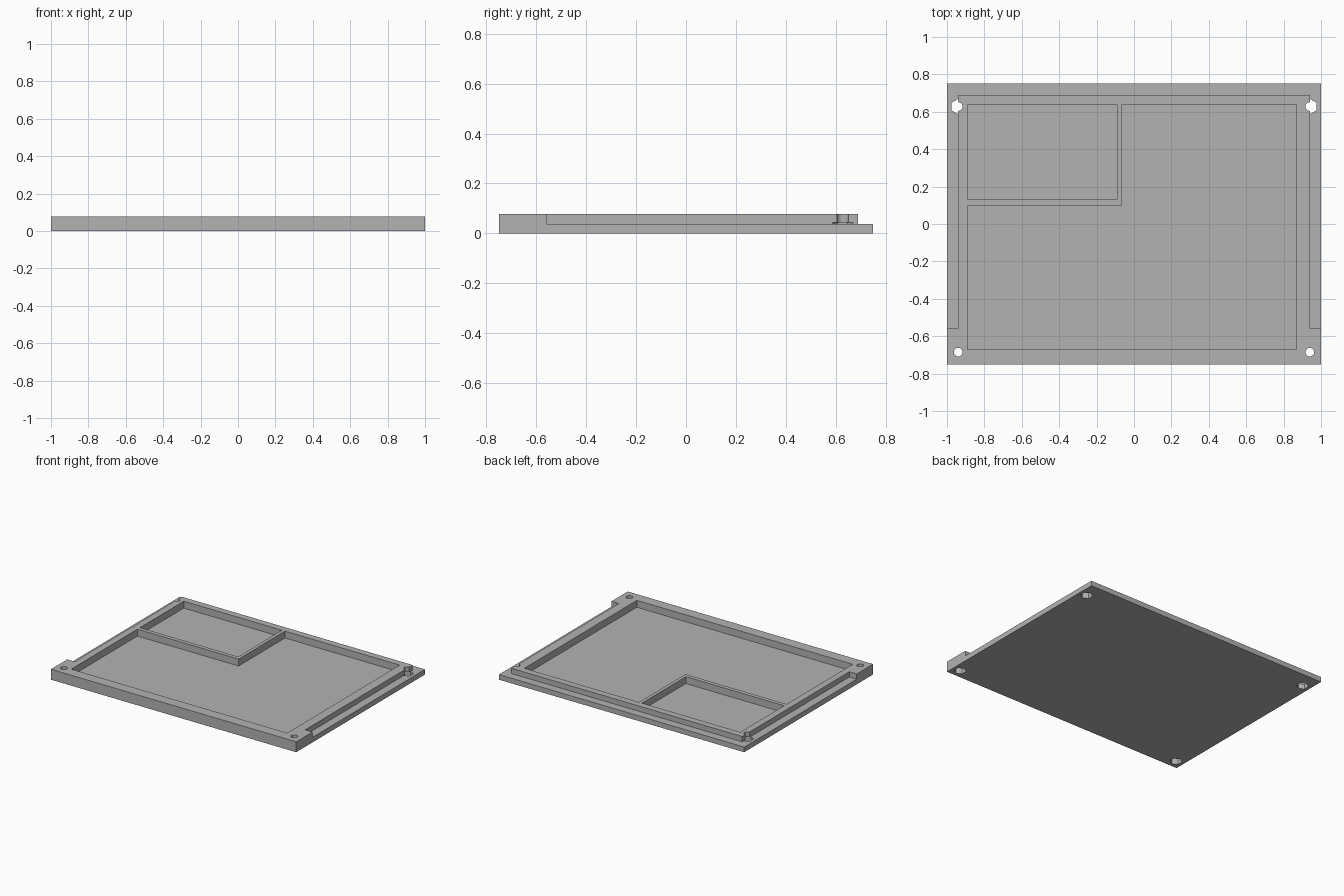
import bpy, bmesh, math

cube = bpy.data.objects.get("Cube")
if cube:
    bpy.data.objects.remove(cube, do_unlink=True)

TOP, STEP, FLOOR = 0.077, 0.038, 0.026
HEX_TOP = 0.043

grey = bpy.data.materials.new("plain grey")
grey.use_nodes = True
colour = (0.45, 0.45, 0.45, 1)
grey.diffuse_color = colour
grey.node_tree.nodes["Principled BSDF"].inputs["Base Color"].default_value = colour


def prism(name, outline, z0, z1):
    """Extrude a flat outline from z0 up to z1."""
    bm = bmesh.new()
    face = bm.faces.new([bm.verts.new((x, y, z0)) for x, y in outline])
    up = bmesh.ops.extrude_face_region(bm, geom=[face])["geom"]
    bmesh.ops.translate(bm, vec=(0, 0, z1 - z0),
                        verts=[v for v in up if isinstance(v, bmesh.types.BMVert)])
    bmesh.ops.recalc_face_normals(bm, faces=bm.faces)
    mesh = bpy.data.meshes.new(name)
    bm.to_mesh(mesh)
    bm.free()
    mesh.materials.append(grey)
    obj = bpy.data.objects.new(name, mesh)
    bpy.context.collection.objects.link(obj)
    return obj


def rect(x0, x1, y0, y1):
    return [(x0, y0), (x1, y0), (x1, y1), (x0, y1)]


def ring(x, y, radius, sides):
    """Regular polygon with a corner pointing along y."""
    turns = [math.tau * i / sides for i in range(sides)]
    return [(x + radius * math.sin(a), y + radius * math.cos(a)) for a in turns]


def carve(target, cutter):
    cutter.hide_render = True
    mod = target.modifiers.new("cut", "BOOLEAN")
    mod.operation, mod.solver, mod.object = "DIFFERENCE", "EXACT", cutter
    bpy.context.view_layer.objects.active = target
    bpy.ops.object.modifier_apply(modifier=mod.name)
    bpy.data.objects.remove(cutter, do_unlink=True)


# Solid tray block
tray = prism("tray", rect(-1, 1, -0.75, 0.75), 0, TOP)

# Lowered ledge around the sides and back
half = [(0.94, 0.69), (0.94, -0.56), (1.1, -0.56), (1.1, 1)]
ledge = half + [(-x, y) for x, y in reversed(half)]
carve(tray, prism("ledge_cutter", ledge, STEP, 0.2))

# Large L-shaped pocket and small corner pocket, leaving a thin divider
large = [(-0.89, -0.67), (0.87, -0.67), (0.87, 0.64),
         (-0.065, 0.64), (-0.065, 0.10), (-0.89, 0.10)]
carve(tray, prism("large_pocket_cutter", large, FLOOR, 0.2))
carve(tray, prism("small_pocket_cutter", rect(-0.89, -0.09, 0.13, 0.64), FLOOR, 0.2))

# Corner screw holes with hexagonal nut recesses underneath
for x in (-0.94, 0.94):
    for y in (-0.685, 0.628):
        carve(tray, prism("nut_cutter", ring(x, y, 0.041, 6), -0.1, HEX_TOP))
        carve(tray, prism("screw_cutter", ring(x, y, 0.023, 24), -0.1, 0.2))

bpy.ops.object.select_all(action="DESELECT")
tray.select_set(True)
bpy.context.view_layer.objects.active = tray
bpy.ops.object.shade_smooth_by_angle(angle=math.radians(30))
